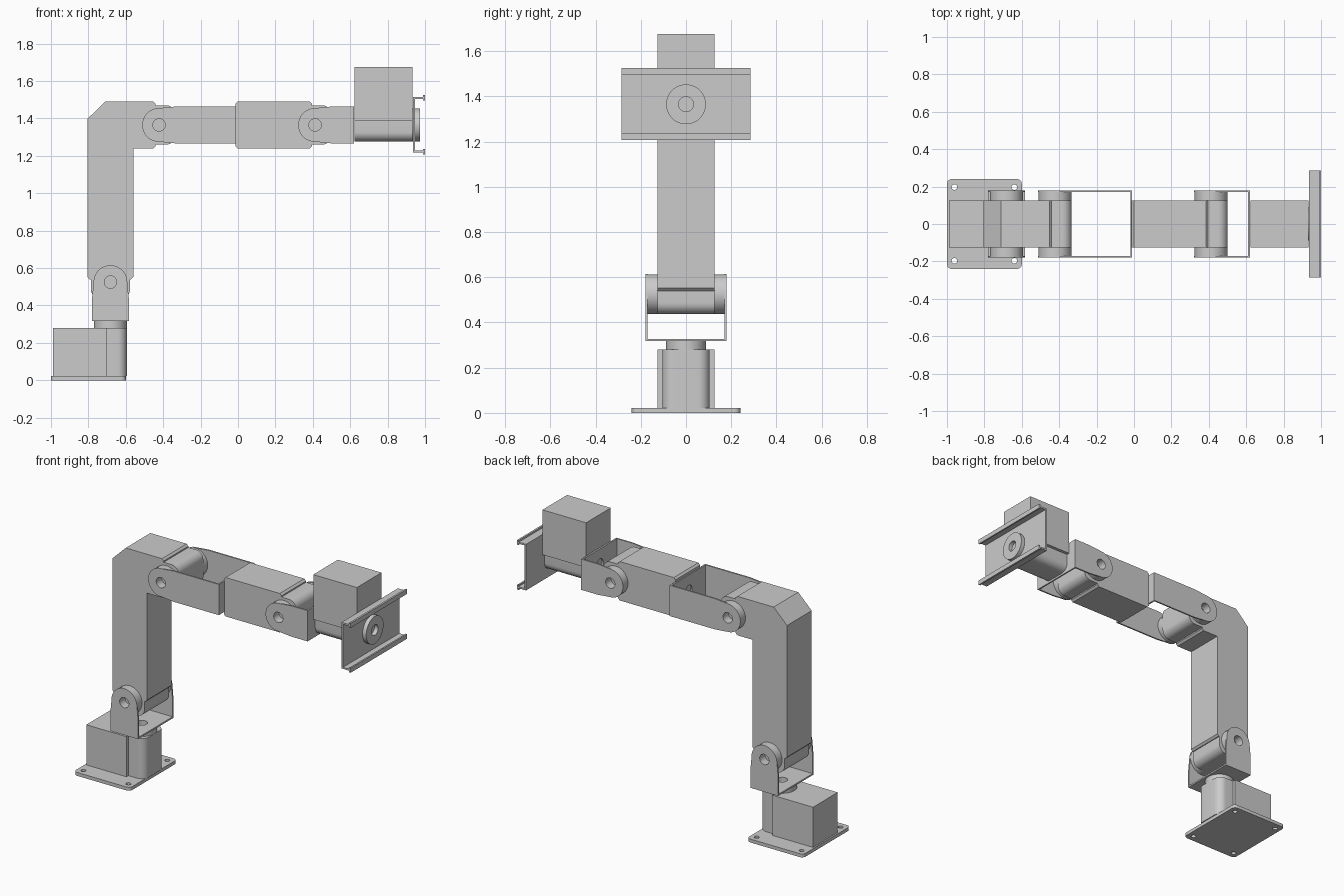
import bpy, bmesh
from math import sin, cos, pi
from mathutils import Vector, Matrix

if "Cube" in bpy.data.objects:
    bpy.data.objects.remove(bpy.data.objects["Cube"])

X, Y, Z = Vector((1, 0, 0)), Vector((0, 1, 0)), Vector((0, 0, 1))


def arc(cx, cy, r, a0, a1, n):
    return [(cx + r * cos(a0 + (a1 - a0) * i / n), cy + r * sin(a0 + (a1 - a0) * i / n)) for i in range(n + 1)]


def circle(cx, cy, r, n=40):
    return arc(cx, cy, r, 0, 2 * pi, n)[:-1]


def rect(x0, x1, y0, y1):
    return [(x0, y0), (x1, y0), (x1, y1), (x0, y1)]


def prism(name, outlines, origin, u, w, lo, hi):
    """Fill outlines (inner ones are holes) in the plane (u, w x u), extruded lo..hi along w."""
    cu = bpy.data.curves.new(name, 'CURVE')
    cu.dimensions, cu.fill_mode, cu.extrude = '2D', 'BOTH', (hi - lo) / 2
    for pts in outlines:
        s = cu.splines.new('POLY')
        s.points.add(len(pts) - 1)
        for p, q in zip(s.points, pts):
            p.co = (q[0], q[1], 0, 1)
        s.use_cyclic_u = True
    ob = bpy.data.objects.new(name, cu)
    bpy.context.collection.objects.link(ob)
    bpy.ops.object.select_all(action='DESELECT')
    ob.select_set(True)
    bpy.context.view_layer.objects.active = ob
    bpy.ops.object.convert(target='MESH')
    ob = bpy.context.object
    m = Matrix((u, w.cross(u), w)).transposed().to_4x4()
    m.translation = Vector(origin) + w * (lo + hi) / 2
    bm = bmesh.new()
    bm.from_mesh(ob.data)
    bmesh.ops.remove_doubles(bm, verts=bm.verts, dist=1e-5)
    bmesh.ops.transform(bm, matrix=m, verts=bm.verts)
    bmesh.ops.recalc_face_normals(bm, faces=bm.faces)
    bm.to_mesh(ob.data)
    bm.free()
    bpy.ops.object.shade_smooth_by_angle(angle=0.5)
    return ob


def motor_nose(name, joint, out, axis, lo=-.125, hi=.125):
    """Rounded gearbox end of a motor."""
    r, e, h = .05, .088, .105
    pts = [(-.03, -h)] + arc(e - r, -h + r, r, -pi / 2, 0, 8) + arc(e - r, h - r, r, 0, pi / 2, 8) + [(-.03, h)]
    prism(name, [pts], joint, out, axis, lo, hi)


def hub(name, joint, axis, lo, hi):
    prism(name, [circle(0, 0, .088), circle(0, 0, .033)], joint, X if axis != X else Y, axis, lo, hi)


def swivel(name, joint, out, reach, direction):
    """Motor nose, two hubs and the U bracket of one swinging joint."""
    motor_nose(name + "_motor_nose", joint, out, Y)
    leg = arc(0, 0, .09, pi / 2, 3 * pi / 2, 24) + [(.09, -.0985), (reach, -.0985), (reach, .0985), (.09, .0985)]
    for side, s in (("front", -1), ("back", 1)):
        hub(f"{name}_hub_{side}", joint, Y, *sorted((s * .12, s * .17)))
        prism(f"{name}_bracket_leg_{side}", [leg, circle(0, 0, .033)], joint, direction, Y, *sorted((s * .17, s * .18)))
    prism(name + "_bracket_web", [rect(-.172, .172, -.0985, .0985), circle(0, 0, .033)],
          joint, Y, direction, reach - .01, reach)


# base plate with rounded corners and four bolt holes
r = .025
plate = (arc(.2 - r, .24 - r, r, 0, pi / 2, 6) + arc(-.2 + r, .24 - r, r, pi / 2, pi, 6)
         + arc(-.2 + r, -.24 + r, r, pi, 1.5 * pi, 6) + arc(.2 - r, -.24 + r, r, 1.5 * pi, 2 * pi, 6))
holes = [circle(sx * .16, sy * .197, .015, 20) for sx in (-1, 1) for sy in (-1, 1)]
prism("base_plate", [plate] + holes, (-.8, 0, 0), X, Z, 0, .022)

# base motor
prism("base_motor_body", [rect(-.99, -.703, -.125, .125)], (0, 0, 0), X, Z, .022, .28)
motor_nose("base_motor_nose", (-.682, 0, 0), X, Z, .022, .28)
hub("base_hub", (-.682, 0, 0), Z, .275, .318)

# shoulder, elbow and wrist joints
swivel("shoulder", (-.682, 0, .525), -Z, .208, -Z)
swivel("elbow", (-.422, 0, 1.365), X, .412, X)
swivel("wrist", (.412, 0, 1.365), X, .208, X)

# bent upper arm cover (profile in x, -z because of the plane orientation)
c = .012
upper = [(-.805 + c, .54), (-.56 - c, .54), (-.56, .54 + c), (-.56, 1.24), (-.44 - c, 1.24), (-.44, 1.24 + c),
         (-.44, 1.49 - c), (-.44 - c, 1.49), (-.71, 1.49), (-.805, 1.397), (-.805, .54 + c)]
prism("upper_arm_cover", [[(x, -z) for x, z in upper]], (0, 0, 0), X, Y, -.125, .125)

# straight forearm cover
fore = [(-.013 + c, 1.24), (.396 - c, 1.24), (.396, 1.24 + c), (.396, 1.49 - c),
        (.396 - c, 1.49), (-.013 + c, 1.49), (-.013, 1.49 - c), (-.013, 1.24 + c)]
prism("forearm_cover", [[(x, -z) for x, z in fore]], (0, 0, 0), X, Y, -.125, .125)

# tool motor
prism("tool_motor_body", [rect(-.125, .125, 1.387, 1.675)], (0, 0, 0), Y, X, .622, .932)
motor_nose("tool_motor_nose", (0, 0, 1.365), -Z, X, .622, .932)
hub("tool_hub", (0, 0, 1.365), X, .925, .972)

# tool mounting rail with folded lips
half = [(.936, .138), (.936, .148), (.988, .148), (.988, .159), (1, .159), (1, .129), (.99, .129), (.99, .138), (.946, .138)]
rail = half + [(x, -z) for x, z in reversed(half)]
prism("tool_rail", [rail], (0, 0, 1.366), X, Y, -.286, .286)
